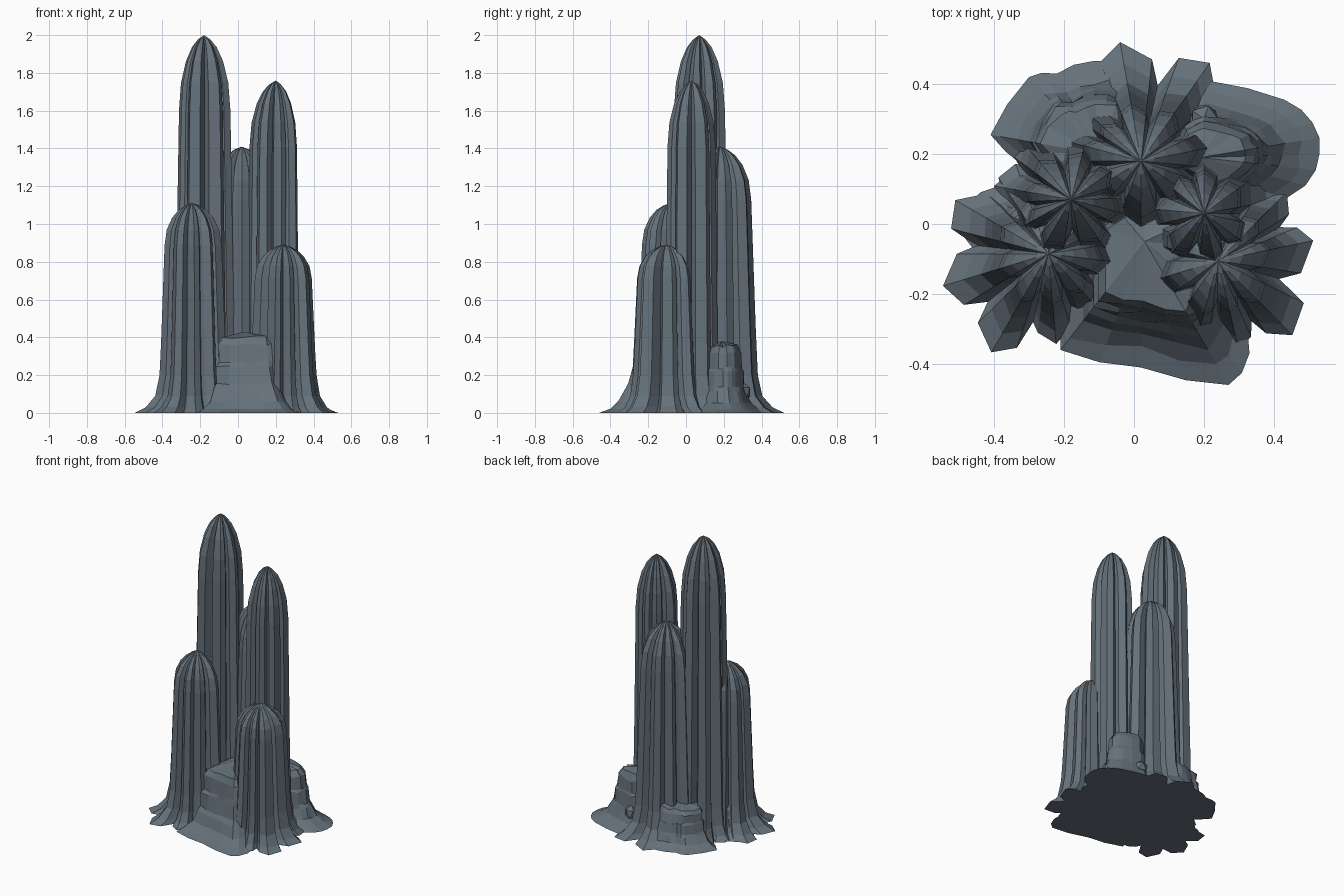
import bpy, bmesh, math, random
from mathutils import Vector

cube = bpy.data.objects.get("Cube")
if cube:
    bpy.data.objects.remove(cube)

# Slate stone
stone = bpy.data.materials.new("slate_stone")
stone.use_nodes = True
colour = (0.13, 0.165, 0.195, 1)
stone.diffuse_color = colour
shader = next(n for n in stone.node_tree.nodes if n.type == 'BSDF_PRINCIPLED')
shader.inputs["Base Color"].default_value = colour
shader.inputs["Roughness"].default_value = 0.9


def loft(name, rings, tip):
    """Skin a stack of equal rings, closing the foot flat and the top to a tip."""
    bm = bmesh.new()
    loops = [[bm.verts.new(p) for p in ring] for ring in rings]
    count = len(loops[0])
    for low, high in zip(loops, loops[1:]):
        for i in range(count):
            j = (i + 1) % count
            bm.faces.new((low[i], low[j], high[j], high[i]))
    peak = bm.verts.new(tip)
    for i in range(count):
        bm.faces.new((loops[-1][i], loops[-1][(i + 1) % count], peak))
    bm.faces.new(loops[0][::-1])
    bmesh.ops.recalc_face_normals(bm, faces=bm.faces)
    mesh = bpy.data.meshes.new(name)
    bm.to_mesh(mesh)
    bm.free()
    mesh.materials.append(stone)
    obj = bpy.data.objects.new(name, mesh)
    bpy.context.collection.objects.link(obj)


def spire(name, x, y, height, radius, ridges, seed, flare=0.08, taper=0.2):
    """Fluted column: a lobe at each ridge angle, deep grooves, domed top, flared foot."""
    rng = random.Random(seed)
    outward = Vector((x, y)).normalized()
    section = []
    for k, angle in enumerate(ridges):
        following = ridges[(k + 1) % len(ridges)]
        before = (angle - ridges[k - 1]) % 360
        after = (following - angle) % 360
        reach = rng.uniform(0.98, 1.1)
        kick = rng.uniform(0.85, 1.15)
        # deeper grooves where the neighbouring ridges stand further apart
        groove = max(0.6, 0.86 - before / 250)
        for offset, size in ((-0.5 * before, groove), (-0.36 * before, 0.84 * reach),
                             (0, reach), (0.33 * after, 0.9 * reach)):
            section.append((math.radians(angle + offset), size, kick))

    dome = 0.2 * height
    shoulder = height - dome
    levels = [(z, 1.0) for z in (0, 0.03, 0.09, 0.2)]
    levels += [(0.2 + (shoulder - 0.2) * t, 1.0) for t in (0.25, 0.5, 0.75, 1)]
    for degrees in (22, 42, 59, 74):
        a = math.radians(degrees)
        levels.append((shoulder + dome * math.sin(a) * 0.98, math.cos(a) ** 1.1))

    rings = []
    for z, scale in levels:
        widen = 1 + taper * max(0, 1 - z / shoulder)
        spread = flare * math.exp(-z / 0.05)
        ring = []
        for angle, size, kick in section:
            d = Vector((math.cos(angle), math.sin(angle)))
            skirt = spread * kick * size * (0.75 + 0.7 * max(0, d.dot(outward)))
            r = radius * size * widen * scale + skirt
            ring.append((x + d.x * r, y + d.y * r, z))
        rings.append(ring)
    loft(name, rings, (x, y, height))


def mound(name, centre, outline, height, core, seed):
    """Ledged rock: a flared skirt rising to a stepped core of the given scale."""
    rng = random.Random(seed)
    c = Vector(centre)
    pts = [Vector(p) for p in outline]
    # halfway points give the rock more facets
    fine = []
    for a, b in zip(pts, pts[1:] + pts[:1]):
        fine += [a, (a + b) / 2 + ((a + b) / 2 - c) * 0.03]
    # each step: height share, and share of the way from core to ground outline
    steps = ((0, 1), (0.05, 0.7), (0.14, 0.42), (0.3, 0.25), (0.36, 0.17),
             (0.58, 0.1), (0.63, 0.04), (0.84, 0), (0.93, -0.15))
    rings = []
    for level, share in steps:
        ring = []
        for p in fine:
            s = core + (1 - core) * share
            s *= rng.uniform(0.96, 1.04) if level else 1
            q = c + (p - c) * s
            ring.append((q.x, q.y, height * level * (1 + rng.uniform(-0.03, 0.03))))
        rings.append(ring)
    loft(name, rings, (c.x, c.y, height))


# Five fluted spires, each with the compass angles of its ridges
spire("tallest_spire", -0.18, 0.07, 2.0, 0.137,
      (35, 76, 130, 170, 209, 240, 305, 345), seed=3, flare=0.04)
spire("second_spire", 0.2, 0.03, 1.76, 0.127,
      (36, 90, 125, 175, 231, 283, 324), seed=8, taper=0.12)
spire("back_spire", 0.02, 0.18, 1.41, 0.157,
      (11, 55, 100, 138, 165, 211, 270, 325), seed=5, taper=0.24)
spire("front_right_spire", -0.245, -0.085, 1.11, 0.15,
      (41, 110, 150, 197, 240, 275, 312, 353), seed=11, flare=0.09, taper=0.22)
spire("front_left_spire", 0.24, -0.105, 0.89, 0.155,
      (12, 45, 90, 150, 197, 255, 283, 315), seed=14, flare=0.065, taper=0.22)

# Ledged mounds between the spires
mound("front_mound", (0.03, -0.05),
      [(-0.21, -0.36), (0.02, -0.41), (0.27, -0.46), (0.33, -0.37),
       (0.3, -0.2), (0.25, 0.05), (0.03, 0.15), (-0.2, 0.02)], 0.43, 0.54, seed=2)
mound("back_left_mound", (0.19, 0.19),
      [(0.49, 0.11), (0.53, 0.2), (0.51, 0.29), (0.43, 0.355),
       (0.21, 0.41), (0.1, 0.36), (0.02, 0.15), (0.3, 0.0)], 0.38, 0.46, seed=4)
mound("back_right_mound", (-0.1, 0.2),
      [(-0.01, 0.455), (-0.12, 0.465), (-0.22, 0.43), (-0.3, 0.42),
       (-0.41, 0.255), (-0.31, 0.16), (-0.15, 0.05), (0.05, 0.2)], 0.25, 0.6, seed=6)
# Low shelf at the foot of the tallest spire
mound("side_shelf", (-0.26, 0.0),
      [(-0.5, 0), (-0.46, -0.07), (-0.3, -0.15), (-0.15, 0), (-0.3, 0.13), (-0.44, 0.09)],
      0.2, 0.45, seed=7)

# Small loose rock
bpy.ops.mesh.primitive_ico_sphere_add(subdivisions=1, radius=0.045, location=(0.2, 0.3, 0.11))
rock = bpy.context.object
rock.name = "small_rock"
rock.scale.z = 1.2
rock.data.materials.append(stone)
